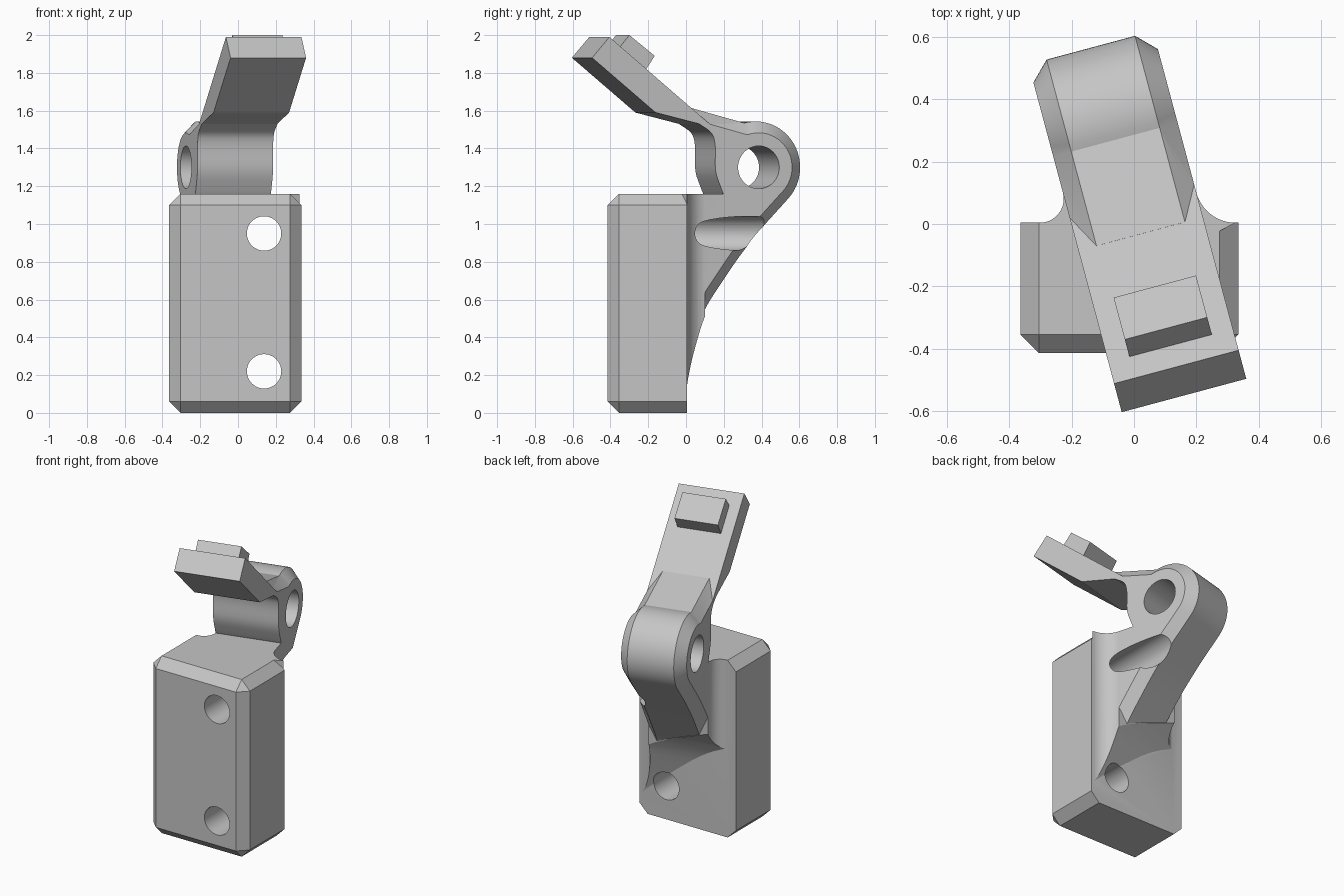
import bpy, bmesh, math
from mathutils import Matrix, Vector

cube = bpy.data.objects.get("Cube")
if cube:
    bpy.data.objects.remove(cube, do_unlink=True)

grey = bpy.data.materials.new("light grey")
grey.use_nodes = True
grey.diffuse_color = (0.56, 0.56, 0.56, 1)
grey.node_tree.nodes["Principled BSDF"].inputs["Base Color"].default_value = grey.diffuse_color

# The arm is turned about the vertical axis; local x runs across it, y along it
ARM = Matrix.Translation((0.013, 0, 0)) @ Matrix.Rotation(math.radians(15), 4, 'Z')
HALF, CHAMFER, SHELF = 0.207, 0.06, 1.16


def finish(name, bm, matrix=Matrix()):
    bm.transform(matrix)
    bmesh.ops.recalc_face_normals(bm, faces=bm.faces)
    mesh = bpy.data.meshes.new(name)
    bm.to_mesh(mesh)
    bm.free()
    mesh.materials.append(grey)
    obj = bpy.data.objects.new(name, mesh)
    bpy.context.collection.objects.link(obj)
    return obj


def loft(name, rings, matrix=Matrix()):
    """Skin matching closed rings and cap both ends."""
    bm = bmesh.new()
    loops = [[bm.verts.new(p) for p in ring] for ring in rings]
    n = len(loops[0])
    for a, b in zip(loops, loops[1:]):
        for i in range(n):
            j = (i + 1) % n
            bm.faces.new((a[i], a[j], b[j], b[i]))
    bm.faces.new(loops[0])
    bm.faces.new(loops[-1])
    return finish(name, bm, matrix)


def slab(name, profile, half):
    return loft(name, [[(u, v, z) for v, z in profile] for u in (-half, half)], ARM)


def cylinder(name, radius, matrix):
    bm = bmesh.new()
    bmesh.ops.create_cone(bm, cap_ends=True, segments=48, radius1=radius,
                          radius2=radius, depth=2)
    return finish(name, bm, matrix)


def combine(obj, tool, operation):
    mod = obj.modifiers.new("combine", 'BOOLEAN')
    mod.operation, mod.object, mod.solver = operation, tool, 'EXACT'
    bpy.context.view_layer.update()
    done = obj.evaluated_get(bpy.context.evaluated_depsgraph_get())
    mesh = bpy.data.meshes.new_from_object(done)
    obj.modifiers.clear()
    obj.data = mesh
    bpy.data.objects.remove(tool, do_unlink=True)


def spline(points, steps=4):
    """Smooth curve through the points."""
    p = [Vector(q) for q in points]
    p = [2 * p[0] - p[1]] + p + [2 * p[-1] - p[-2]]
    out = []
    for a, b, c, d in zip(p, p[1:], p[2:], p[3:]):
        for i in range(steps):
            t = i / steps
            out.append(0.5 * (2 * b + (c - a) * t + (2 * a - 5 * b + 4 * c - d) * t ** 2
                              + (3 * b - a - 3 * c + d) * t ** 3))
    return out + [p[-2]]


def inset(path, amount):
    """Offset an open path to the right of its direction of travel."""
    out = []
    for i, p in enumerate(path):
        sides = []
        if i > 0:
            sides.append((p - path[i - 1]).normalized())
        if i < len(path) - 1:
            sides.append((path[i + 1] - p).normalized())
        mean = sum(sides, Vector((0, 0))).normalized()
        out.append(p + Vector((mean.y, -mean.x)) * amount / mean.dot(sides[0]))
    return out


# Mounting block, chamfered everywhere except around its back face
bm = bmesh.new()
bmesh.ops.create_cube(bm, size=1)
bm.transform(Matrix.Translation((-0.015, -0.205, 0.58)) @ Matrix.Diagonal((0.7, 0.42, SHELF, 1)))
front_edges = [e for e in bm.edges if min(v.co.y for v in e.verts) < -0.2]
bmesh.ops.bevel(bm, geom=front_edges, offset=CHAMFER, segments=1, affect='EDGES')
body = finish("bracket_body", bm)

# Hinge rib: round head, hollow sweeping back, chamfered rim
pivot, radius = Vector((0.343, 1.3)), 0.243
head = [pivot + radius * Vector((math.cos(a), math.sin(a)))
        for a in (math.radians(105 - 147 * i / 28) for i in range(29))]
sweep = spline([(0.395, 1.0), (0.27, 0.85), (0.17, 0.71), (0.06, 0.54),
                (-0.01, 0.35), (-0.08, 0.12), (-0.095, 0.07)])
rim = [Vector((-0.033, 1.62))] + head + sweep
neck = [Vector(p) for p in ((-0.25, 0.07), (-0.25, SHELF), (0.15, SHELF))]
neck += spline([(0.145, 1.17), (0.107, 1.28), (0.105, 1.41), (0.085, 1.48), (0.017, 1.53)])
neck.append(Vector((-0.1, 1.58)))
outer, inner = rim + neck, inset(rim, CHAMFER) + neck
flat = HALF - CHAMFER
rib = loft("hinge_rib", [[(u, p.x, p.y) for p in ring] for u, ring in
                         ((-HALF, inner), (-flat, outer), (flat, outer), (HALF, inner))], ARM)

# Sloping lever
lever = slab("lever", [(-0.57, 1.88), (-0.222, 1.59), (0.017, 1.53),
                       (0.08, 1.525), (-0.475, 1.99)], HALF)


# Fillets where the rib meets the back of the block
def fillet(side, base=0.004, reach=0.1):
    along = Vector((-math.sin(math.radians(15)), math.cos(math.radians(15))))
    corner = Vector((0.013 + side * 0.2143 - 0.268 * base, base))
    a, b = corner + Vector((side * reach, 0)), corner + along * reach
    w = math.sin(math.radians(45 + side * 7.5))
    arc = []
    for i in range(13):
        t = i / 12
        k0, k1, k2 = (1 - t) ** 2, 2 * w * t * (1 - t), t * t
        arc.append((a * k0 + corner * k1 + b * k2) / (k0 + k1 + k2))
    return arc


plan = [Vector((-0.2, -0.05))] + fillet(-1) + fillet(1)[::-1] + [Vector((0.22, -0.05))]
root = loft("rib_root", [[(p.x, p.y, z) for p in plan] for z in (0.03, SHELF)])
limit = [(-0.5, 1.3), (0.6, 1.3), (0.526, 1.137)]
limit += [(p.x + 0.002, p.y) for p in sweep] + [(-0.12, 0.01), (-0.5, 0.01)]
combine(root, slab("root_limit", limit, 0.6), 'INTERSECT')

for part in (rib, lever, root):
    combine(body, part, 'UNION')

# Pivot bore and the two screw holes
bore = ARM @ Matrix.Translation((0, pivot.x, pivot.y)) @ Matrix.Rotation(math.pi / 2, 4, 'Y')
combine(body, cylinder("pivot_bore", 0.113, bore), 'DIFFERENCE')
for z in (0.22, 0.95):
    hole = Matrix.Translation((0.138, 0, z)) @ Matrix.Rotation(math.pi / 2, 4, 'X')
    combine(body, cylinder("screw_hole", 0.091, hole), 'DIFFERENCE')

# Raised pad on the lever
pad = slab("lever_pad", [(-0.418, 1.914), (-0.347, 2.0), (-0.208, 1.89), (-0.275, 1.79)], 0.137)

# Smooth the curved faces, keep the chamfers crisp
for obj in bpy.context.selected_objects:
    obj.select_set(False)
body.select_set(True)
bpy.context.view_layer.objects.active = body
bpy.ops.object.shade_smooth_by_angle(angle=math.radians(20))
